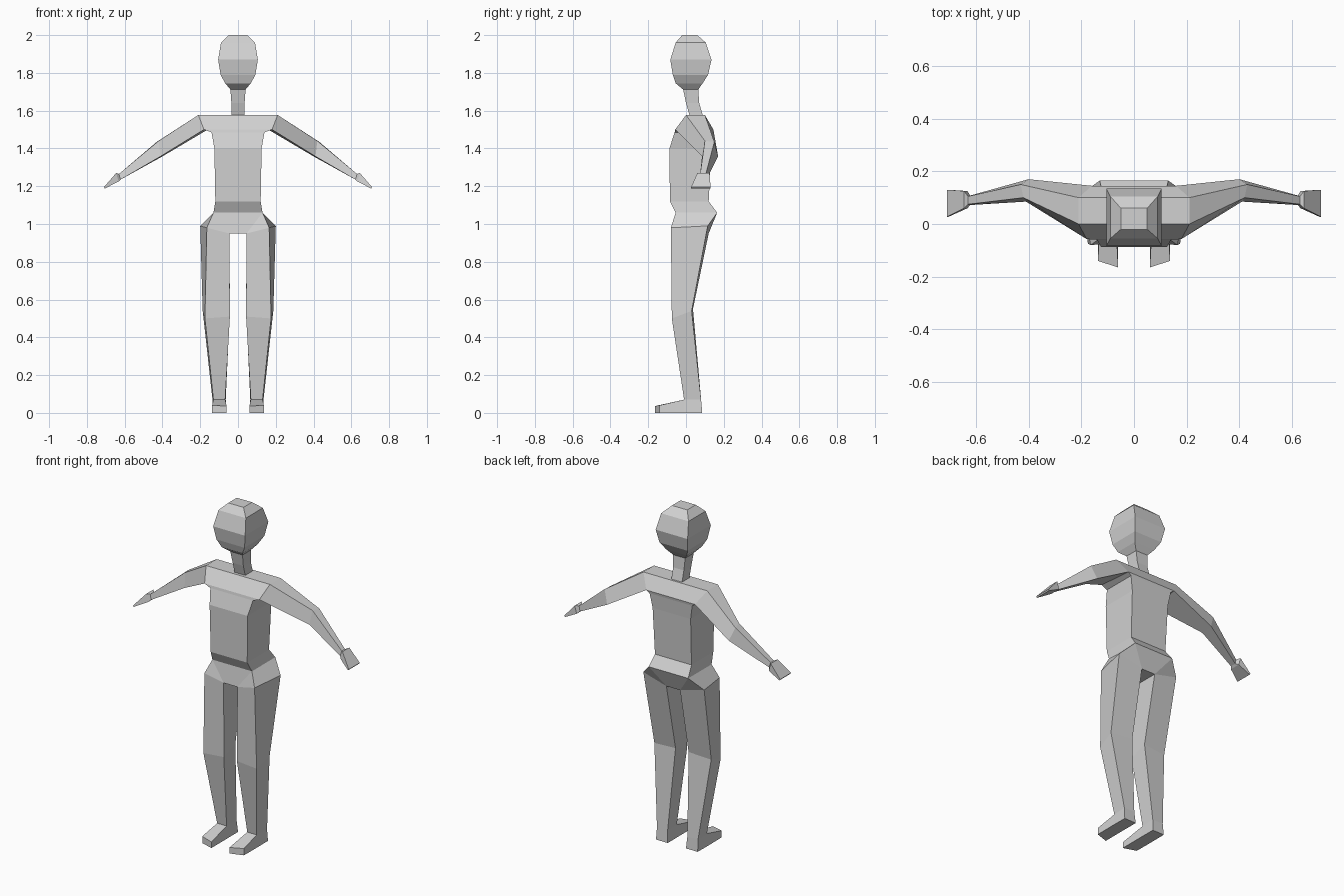
import bpy, bmesh

grey = bpy.data.materials.new("light grey")
grey.diffuse_color = (0.64, 0.64, 0.64, 1)


def finish(name, bm, mirrored):
    """Turn a bmesh into a flat-shaded object, optionally mirrored across x."""
    bmesh.ops.recalc_face_normals(bm, faces=bm.faces)
    mesh = bpy.data.meshes.new(name)
    bm.to_mesh(mesh)
    bm.free()
    mesh.materials.append(grey)
    obj = bpy.data.objects.new(name, mesh)
    bpy.context.collection.objects.link(obj)
    if mirrored:
        mod = obj.modifiers.new("mirror", 'MIRROR')
        mod.use_clip = True
    return obj


def loft(name, rings, caps=(False, False), skip=(), mirrored=False):
    """Skin four-point rings; skip holds (span, side) pairs left open."""
    bm = bmesh.new()
    vs = [[bm.verts.new(p) for p in ring] for ring in rings]
    for i in range(len(vs) - 1):
        for j in range(4):
            if (i, j) not in skip:
                k = (j + 1) % 4
                bm.faces.new((vs[i][j], vs[i][k], vs[i + 1][k], vs[i + 1][j]))
    if caps[0]:
        bm.faces.new(vs[0])
    if caps[1]:
        bm.faces.new(vs[-1])
    return finish(name, bm, mirrored)


def box_ring(half, front, back, z, half_back=None):
    """Level ring: front right, back right, back left, front left."""
    hb = half_back or half
    return [(half, front, z), (hb, back, z), (-hb, back, z), (-half, front, z)]


# Head
loft("head", [box_ring(*r) for r in (
    (0.05, -0.02, 0.06, 2.0),
    (0.09, -0.055, 0.105, 1.96),
    (0.105, -0.083, 0.135, 1.87),
    (0.092, -0.07, 0.117, 1.79),
    (0.068, -0.055, 0.088, 1.745),
    (0.04, -0.015, 0.065, 1.712))], caps=(True, True))

# Neck
loft("neck", [box_ring(*r) for r in (
    (0.04, -0.015, 0.065, 1.712),
    (0.035, 0.0, 0.07, 1.64),
    (0.035, 0.02, 0.09, 1.57))])

# Torso, open at the shoulders where the arms join
loft("torso", [box_ring(*r) for r in (
    (0.21, 0.0, 0.10, 1.577),
    (0.18, -0.057, 0.145, 1.5, 0.16),
    (0.14, -0.06, 0.142, 1.485),
    (0.125, -0.088, 0.135, 1.4),
    (0.12, -0.085, 0.12, 1.12),
    (0.13, -0.055, 0.165, 1.06))], caps=(True, False), skip={(0, 0), (0, 2)})

# Pelvis: right half between waist ring and leg top
hip_f, hip_b = (0.13, -0.055, 1.06), (0.13, 0.165, 1.06)
out_f, out_b = (0.165, -0.08, 0.98), (0.20, 0.115, 0.99)
in_f, in_b = (0.045, -0.07, 0.95), (0.045, 0.12, 0.95)
mid = [(0, -0.055, 1.06), (0, 0.165, 1.06), (0, -0.07, 0.95), (0, 0.12, 0.95)]
bm = bmesh.new()
hf, hb, of, ob, nf, nb, tf, tb, cf, cb = [
    bm.verts.new(p) for p in [hip_f, hip_b, out_f, out_b, in_f, in_b] + mid]
for f in ((tf, hf, nf, cf), (hf, of, nf), (hf, hb, ob, of),
          (hb, nb, ob), (hb, tb, cb, nb), (cf, nf, nb, cb)):
    bm.faces.new(f)
finish("pelvis", bm, True)

# Arms: shoulder, elbow, wrist (top front, top back, low back, low front)
wrist = [(0.63, 0.075, 1.265), (0.63, 0.105, 1.265),
         (0.622, 0.108, 1.235), (0.622, 0.072, 1.235)]
loft("arms", [
    [(0.21, 0.0, 1.577), (0.21, 0.10, 1.577), (0.16, 0.145, 1.5), (0.18, -0.057, 1.5)],
    [(0.42, 0.10, 1.44), (0.43, 0.15, 1.435), (0.40, 0.17, 1.358), (0.41, 0.085, 1.358)],
    wrist], mirrored=True)

# Hands: flared flat wedges
loft("hands", [
    wrist,
    [(0.645, 0.06, 1.27), (0.645, 0.125, 1.27), (0.632, 0.125, 1.225), (0.632, 0.06, 1.225)],
    [(0.71, 0.027, 1.195), (0.71, 0.13, 1.195), (0.705, 0.13, 1.188), (0.705, 0.027, 1.188)]],
    caps=(False, True), mirrored=True)

# Legs: hip, knee, ankle
loft("legs", [
    [out_f, out_b, in_b, in_f],
    [(0.175, -0.075, 0.50), (0.187, 0.03, 0.54), (0.043, 0.037, 0.55), (0.043, -0.072, 0.51)],
    [(0.13, -0.01, 0.07), (0.135, 0.08, 0.07), (0.065, 0.08, 0.07), (0.068, -0.01, 0.07)]],
    mirrored=True)

# Feet: heel, ankle front, toe (outer top, inner top, inner sole, outer sole)
loft("feet", [
    [(0.135, 0.08, 0.07), (0.065, 0.08, 0.07), (0.06, 0.086, 0), (0.137, 0.086, 0)],
    [(0.13, -0.01, 0.07), (0.068, -0.01, 0.07), (0.06, -0.01, 0), (0.138, -0.01, 0)],
    [(0.137, -0.14, 0.04), (0.06, -0.165, 0.036), (0.06, -0.165, 0), (0.137, -0.14, 0)]],
    caps=(True, True), skip={(0, 0)}, mirrored=True)
